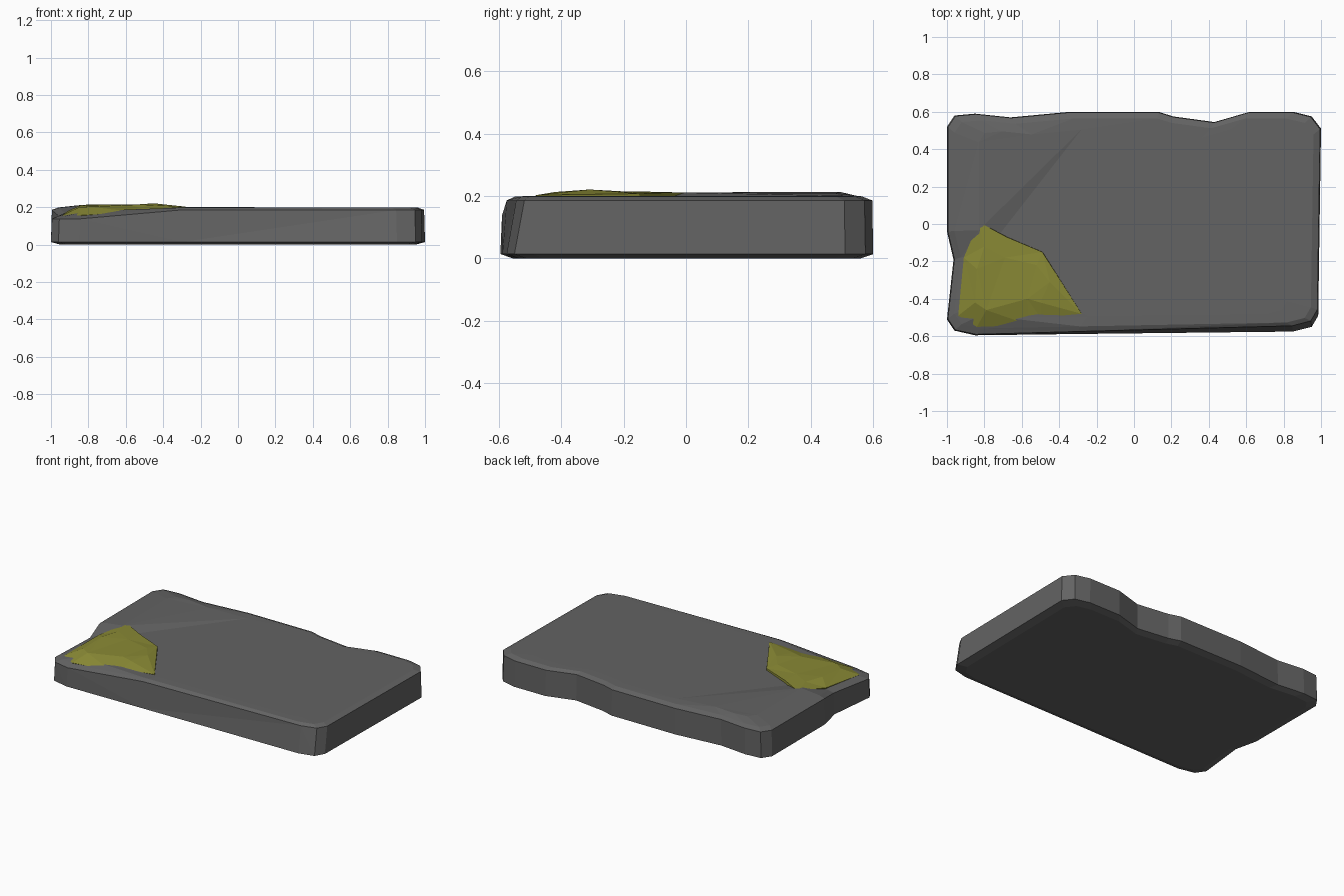
import bpy
import bmesh

cube = bpy.data.objects.get("Cube")
if cube:
    bpy.data.objects.remove(cube)


def material(name, color):
    m = bpy.data.materials.new(name)
    m.use_nodes = True
    m.diffuse_color = color
    m.node_tree.nodes["Principled BSDF"].inputs["Base Color"].default_value = color
    return m


def loft(name, rings, mat):
    """Join equal-length rings of points and cap both ends."""
    bm = bmesh.new()
    loops = [[bm.verts.new(p) for p in ring] for ring in rings]
    n = len(loops[0])
    for low, high in zip(loops, loops[1:]):
        for i in range(n):
            j = (i + 1) % n
            bm.faces.new((low[i], low[j], high[j], high[i]))
    bm.faces.new(loops[0][::-1])
    bm.faces.new(loops[-1])
    bmesh.ops.triangulate(bm, faces=bm.faces[:])
    bmesh.ops.recalc_face_normals(bm, faces=bm.faces[:])
    mesh = bpy.data.meshes.new(name)
    bm.to_mesh(mesh)
    bm.free()
    mesh.materials.append(mat)
    obj = bpy.data.objects.new(name, mesh)
    bpy.context.collection.objects.link(obj)
    return obj


def clamp(t):
    return max(0.0, min(1.0, t))


def chip(x, y):
    """Amount of wear, full at the front left-hand corner of the plan."""
    return clamp((-0.3 - x) / 0.55) * clamp((-0.03 - y) / 0.25)


# Worn stone slab
outline = [(-1, -.51), (-.96, -.57), (-.85, -.595), (-.3, -.588), (.85, -.575),
           (.95, -.55), (.985, -.49), (1, .51), (.95, .575), (.85, .6),
           (.62, .6), (.43, .545), (.21, .575), (.13, .6), (-.34, .6),
           (-.66, .57), (-.85, .59), (-.96, .58), (-1, .52), (-1, -.04),
           (-.965, -.19)]


def ring(sx, sy, height, rise=0.0, lean=0.0, wear=0.0):
    pts = []
    for x, y in outline:
        z = height + rise * clamp((-.3 - x) / .5) - wear * chip(x, y)
        dy = lean * (x + 1) / 2 if y < -.4 else 0
        pts.append((x * sx, y * sy + dy, z))
    return pts


stone = material("dark stone", (.125, .125, .125, 1))
loft("stone_slab", [
    ring(.95, .93, 0),
    ring(1, 1, .014),
    ring(.995, .995, .186, lean=.03, wear=.048),
    ring(.96, .94, .199, lean=.015, wear=.046),
    ring(.83, .84, .2, rise=.013, wear=.03),
], stone)

# Moss patch over the worn corner
moss = material("olive moss", (.25, .25, .035, 1))
edge = [(-.83, .01, .211), (-.68, -.07, .211), (-.49, -.15, .208),
        (-.28, -.48, .203), (-.5, -.5, .186), (-.56, -.54, .175),
        (-.84, -.55, .157), (-.94, -.49, .157), (-.91, -.18, .18)]
crown = [(-.8, -.12, .214), (-.69, -.18, .214), (-.52, -.22, .216),
         (-.45, -.31, .221), (-.5, -.42, .213), (-.57, -.4, .213),
         (-.79, -.46, .203), (-.85, -.42, .2), (-.84, -.24, .212)]
skirt = [(x * .98, y * .98, .12) for x, y, z in edge]
loft("moss_patch", [skirt, edge, crown], moss)
